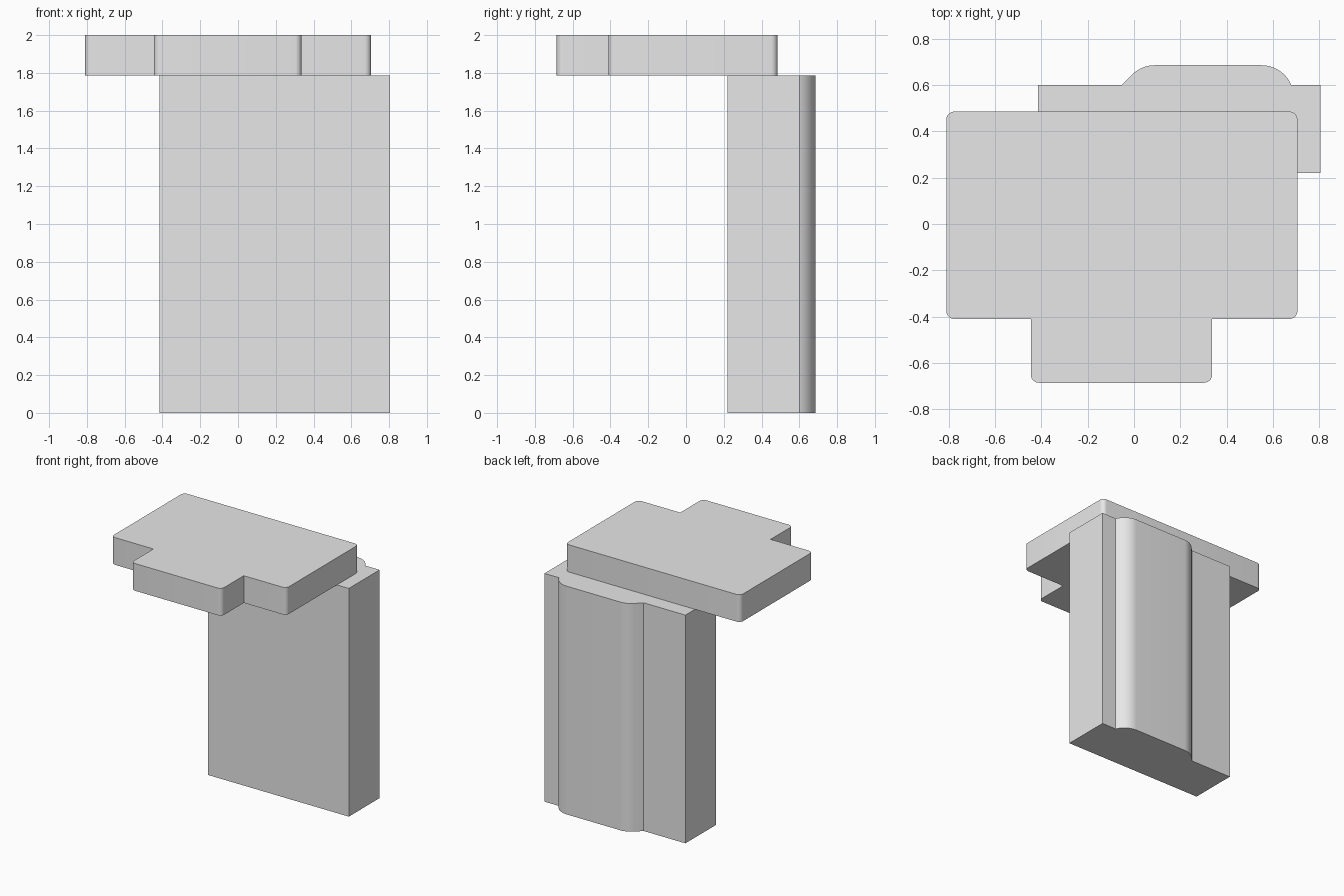
import bpy
import bmesh
from math import radians, sin, cos

cube = bpy.data.objects.get("Cube")
if cube:
    bpy.data.objects.remove(cube, do_unlink=True)

grey = bpy.data.materials.new("plain_grey")
grey.use_nodes = True
grey.diffuse_color = (0.8, 0.8, 0.8, 1)
grey.node_tree.nodes["Principled BSDF"].inputs["Base Color"].default_value = (0.8, 0.8, 0.8, 1)


def arc(cx, cy, radius, start, end, steps=8):
    """Points along an arc, angles in degrees."""
    angles = [radians(start + (end - start) * i / steps) for i in range(steps + 1)]
    return [(cx + radius * cos(a), cy + radius * sin(a)) for a in angles]


def extrude_outline(name, points, bottom, top):
    """Solid prism from a counter-clockwise outline."""
    bm = bmesh.new()
    base = bm.faces.new([bm.verts.new((x, y, bottom)) for x, y in points])
    result = bmesh.ops.extrude_face_region(bm, geom=[base], use_keep_orig=True)
    for v in result["geom"]:
        if isinstance(v, bmesh.types.BMVert):
            v.co.z = top
    bmesh.ops.recalc_face_normals(bm, faces=bm.faces)
    mesh = bpy.data.meshes.new(name)
    bm.to_mesh(mesh)
    bm.free()
    mesh.materials.append(grey)
    obj = bpy.data.objects.new(name, mesh)
    bpy.context.collection.objects.link(obj)
    bpy.ops.object.select_all(action="DESELECT")
    obj.select_set(True)
    bpy.context.view_layer.objects.active = obj
    bpy.ops.object.shade_smooth_by_angle(angle=radians(30))
    return obj


# Upright block with a rounded ridge along its back
column = [(-0.415, 0.22), (0.805, 0.22), (0.805, 0.6)]
column += arc(0.55, 0.545, 0.14, 23, 90, 12)
column += arc(0.09, 0.545, 0.14, 90, 135, 10)
column += [(-0.053, 0.6), (-0.415, 0.6)]
extrude_outline("upright_column", column, 0, 1.785)

# Overhanging plate with a front tab; outer corners rounded
r = 0.035
left, right, front, back = -0.81, 0.705, -0.41, 0.485
tab_left, tab_right, tab_front = -0.445, 0.337, -0.685
plate = arc(tab_left + r, tab_front + r, r, 180, 270)
plate += arc(tab_right - r, tab_front + r, r, 270, 360)
plate += [(tab_right, front)]
plate += arc(right - r, front + r, r, 270, 360)
plate += arc(right - r, back - r, r, 0, 90)
plate += arc(left + r, back - r, r, 90, 180)
plate += arc(left + r, front + r, r, 180, 270)
plate += [(tab_left, front)]
extrude_outline("top_plate", plate, 1.787, 2)
